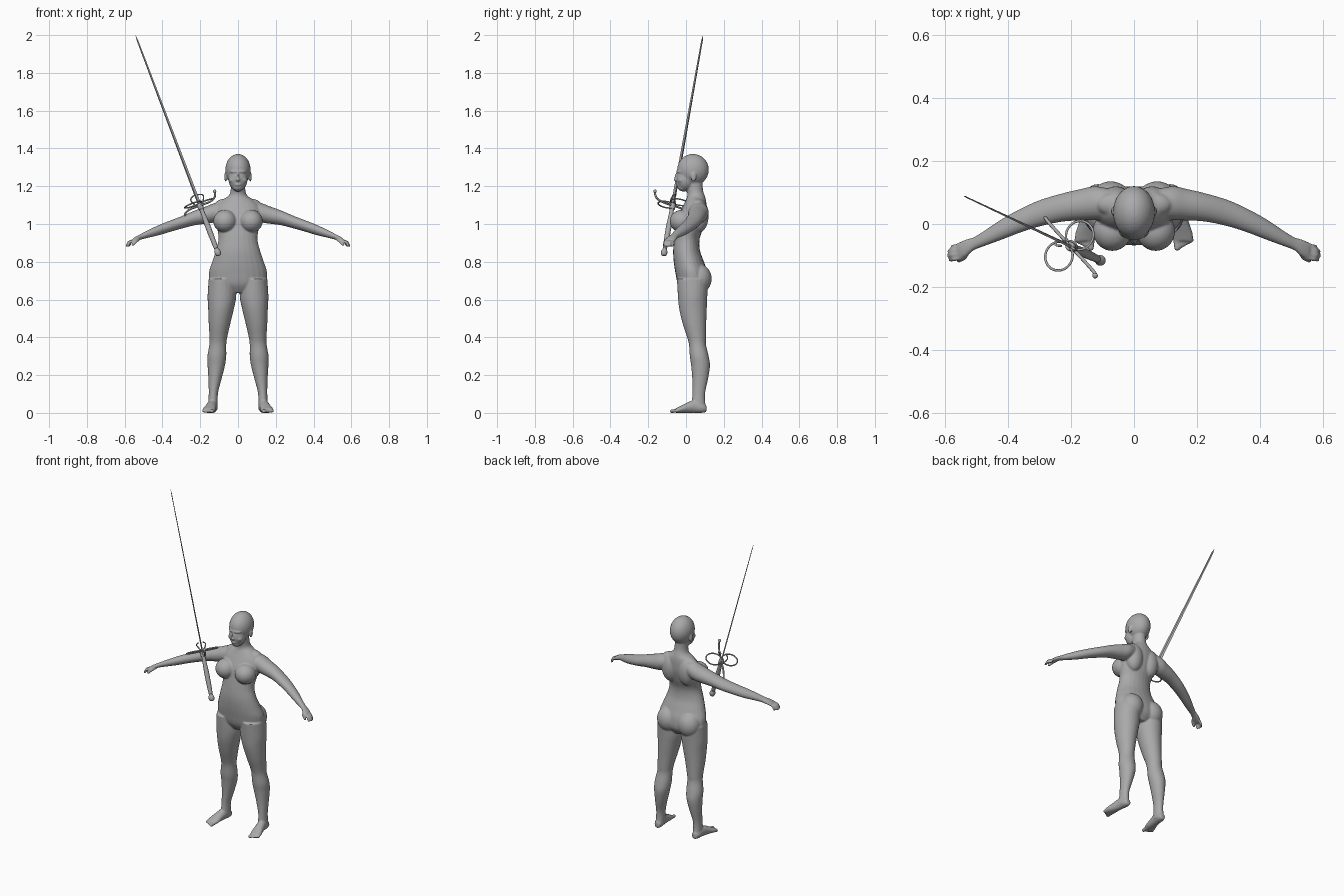
import bpy, bmesh, math
from mathutils import Vector, Matrix

cube = bpy.data.objects.get("Cube")
if cube:
    bpy.data.objects.remove(cube, do_unlink=True)

grey = bpy.data.materials.new("clay grey")
grey.use_nodes = True
grey.diffuse_color = (0.4, 0.4, 0.4, 1)
grey.node_tree.nodes["Principled BSDF"].inputs["Base Color"].default_value = (0.4, 0.4, 0.4, 1)


def resample(rows, steps=5):
    """Pass a smooth curve through a list of cross-sections."""
    out = []
    for i in range(len(rows) - 1):
        quad = [rows[max(i - 1, 0)], rows[i], rows[i + 1], rows[min(i + 2, len(rows) - 1)]]
        for k in range(steps):
            t = k / steps
            out.append([b + t / 2 * (c - a + t * (2 * a - 5 * b + 4 * c - d + t * (3 * (b - c) + d - a)))
                        for a, b, c, d in zip(*quad)])
    return out + [list(rows[-1])]


def loft(bm, rows, axis, side=1, sides=24):
    """Skin elliptical sections (x, y, z, radius, radius) set across an axis."""
    u, v = {"Z": ((1, 0, 0), (0, 1, 0)), "X": ((0, 1, 0), (0, 0, 1)), "Y": ((1, 0, 0), (0, 0, 1))}[axis]
    rings = []
    for x, y, z, a, b in resample(rows):
        ring = []
        for k in range(sides):
            ang = math.tau * k / sides
            p = Vector((x, y, z)) + Vector(u) * a * math.cos(ang) + Vector(v) * b * math.sin(ang)
            ring.append(bm.verts.new((p.x * side, p.y, p.z)))
        rings.append(ring)
    for low, high in zip(rings, rings[1:]):
        for k in range(sides):
            j = (k + 1) % sides
            bm.faces.new((low[k], low[j], high[j], high[k]))
    bm.faces.new(rings[0])
    bm.faces.new(rings[-1])


def blob(bm, centre, radii, side=1):
    centre = Vector((centre[0] * side, centre[1], centre[2]))
    mat = Matrix.Translation(centre) @ Matrix.Diagonal((*radii, 1))
    bmesh.ops.create_uvsphere(bm, u_segments=24, v_segments=16, radius=1, matrix=mat)


def digit(bm, points, radius, side):
    """A finger or toe as a chain of overlapping balls."""
    for a, b in zip(points, points[1:]):
        for k in range(7):
            p = Vector(a).lerp(Vector(b), k / 6)
            bmesh.ops.create_icosphere(bm, subdivisions=2, radius=radius,
                                       matrix=Matrix.Translation((p.x * side, p.y, p.z)))


def make(name, bm, matrix=None):
    bmesh.ops.recalc_face_normals(bm, faces=bm.faces)
    mesh = bpy.data.meshes.new(name)
    bm.to_mesh(mesh)
    bm.free()
    mesh.materials.append(grey)
    obj = bpy.data.objects.new(name, mesh)
    bpy.context.collection.objects.link(obj)
    if matrix:
        obj.matrix_world = matrix
    return obj


body = bmesh.new()

# Torso and neck
loft(body, [
    (0, .035, .635, .05, .05), (0, .037, .68, .14, .08), (0, .03, .74, .154, .086),
    (0, .015, .80, .137, .08), (0, .003, .86, .117, .071), (0, .005, .92, .103, .067),
    (0, .02, .98, .111, .072), (0, .033, 1.04, .122, .074), (0, .045, 1.09, .115, .064),
    (0, .052, 1.125, .085, .054), (0, .053, 1.15, .05, .046), (0, .047, 1.18, .039, .043),
    (0, .042, 1.24, .038, .045)], "Z")

# Head: skull, face, brow, nose and mouth
blob(body, (0, .037, 1.287), (.067, .084, .084))
blob(body, (0, -.002, 1.238), (.051, .05, .064))
blob(body, (0, -.014, 1.198), (.031, .032, .026))
blob(body, (0, -.026, 1.277), (.044, .026, .012))
blob(body, (0, -.05, 1.247), (.006, .012, .024))
blob(body, (0, -.054, 1.234), (.011, .013, .008))
blob(body, (0, -.042, 1.208), (.017, .012, .007))

leg = [
    (.085, .035, .71, .07, .083), (.085, .035, .62, .076, .078), (.09, .037, .55, .068, .073),
    (.098, .045, .47, .057, .062), (.104, .056, .40, .047, .05), (.107, .061, .36, .045, .045),
    (.112, .07, .30, .05, .05), (.115, .077, .25, .046, .05), (.122, .075, .18, .035, .042),
    (.13, .068, .11, .025, .034), (.132, .066, .06, .025, .035), (.133, .07, .02, .026, .038)]
foot = [
    (.132, .108, .022, .016, .018), (.134, .085, .027, .025, .027), (.138, .045, .034, .027, .034),
    (.145, .005, .027, .03, .027), (.152, -.03, .018, .035, .018), (.157, -.055, .012, .032, .012)]
arm = [
    (.05, .06, 1.08, .045, .045), (.12, .066, 1.061, .054, .051), (.17, .061, 1.047, .05, .046),
    (.23, .052, 1.032, .045, .039), (.30, .034, 1.008, .042, .033), (.36, .011, .988, .038, .03),
    (.42, -.017, .967, .033, .027), (.48, -.048, .946, .024, .02), (.51, -.063, .934, .021, .016),
    (.535, -.077, .923, .028, .014), (.558, -.086, .911, .027, .011)]

for side in (1, -1):
    loft(body, leg, "Z", side)
    loft(body, foot, "Y", side)
    loft(body, arm, "X", side)
    # Breast, buttock, back muscle, shoulder slope and kneecap
    blob(body, (.069, -.022, 1.015), (.062, .064, .06), side)
    blob(body, (.074, .068, .71), (.07, .068, .078), side)
    blob(body, (.058, .068, 1.045), (.056, .052, .09), side)
    blob(body, (.06, .062, 1.105), (.06, .038, .03), side)
    blob(body, (.105, .03, .385), (.026, .016, .03), side)
    # Cheek and ear
    blob(body, (.03, -.022, 1.232), (.018, .022, .016), side)
    blob(body, (.065, .04, 1.25), (.008, .015, .026), side)
    # Fingers and thumb
    for k in range(4):
        reach = (.0, .006, .004, -.006)[k]
        y = -.108 + .014 * k
        digit(body, [(.548, y, .914), (.573 + reach, y - .004, .905),
                     (.583 + reach, y - .006, .885)], .0072, side)
    digit(body, [(.525, -.085, .918), (.54, -.109, .907), (.557, -.116, .89)], .0078, side)
    # Toes, shortening outwards
    for k in range(5):
        x = .134 + .0115 * k
        digit(body, [(x, -.045, .012), (x + .003, -.076 + .006 * k, .009)], .0105 if k == 0 else .008, side)

# Fuse the body parts into one smooth skin
figure = make("body", body)
remesh = figure.modifiers.new("fuse", "REMESH")
remesh.mode = "VOXEL"
remesh.voxel_size = .0042
remesh.use_smooth_shade = True
soften = figure.modifiers.new("soften", "SMOOTH")
soften.factor = .5
soften.iterations = 7

# Sword frame: local x along the crossguard, z along the blade, origin at the guard
pommel, tip = Vector((-.102, -.118, .835)), Vector((-.543, .09, 2))
along = (tip - pommel).normalized()
across = Vector((1, -1, 0))
across = (across - along * across.dot(along)).normalized()
normal = along.cross(across)
origin = pommel + along * .285
reach = (tip - origin).length
frame = Matrix((across, normal, along)).transposed().to_4x4()
frame.translation = origin

# Blade with a diamond section
blade = bmesh.new()
rings = [[blade.verts.new((sx * w, sy * t, z)) for sx, sy in ((1, 0), (0, 1), (-1, 0), (0, -1))]
         for z, w, t in ((-.02, .013, .004), (reach - .03, .0055, .002))]
point = blade.verts.new((0, 0, reach))
blade.faces.new(rings[0])
for k in range(4):
    j = (k + 1) % 4
    blade.faces.new((rings[0][k], rings[0][j], rings[1][j], rings[1][k]))
    blade.faces.new((rings[1][k], rings[1][j], point))
make("sword_blade", blade, frame)

# Grip and pommel
grip = bmesh.new()
loft(grip, [(0, 0, z, r, r) for z, r in (
    (-.288, .004), (-.284, .013), (-.268, .017), (-.252, .012), (-.245, .009), (-.235, .012),
    (-.13, .0145), (-.03, .011), (-.02, .015), (.008, .015), (.012, .008))], "Z", sides=16)
make("sword_grip", grip, frame)


def rod(name, points, radius, cyclic=False):
    curve = bpy.data.curves.new(name, "CURVE")
    curve.dimensions = "3D"
    curve.bevel_depth = radius
    curve.bevel_resolution = 2
    curve.use_fill_caps = True
    spline = curve.splines.new("NURBS")
    spline.points.add(len(points) - 1)
    for p, co in zip(spline.points, points):
        p.co = (*co, 1)
    spline.use_endpoint_u = not cyclic
    spline.use_cyclic_u = cyclic
    spline.order_u = 3
    curve.materials.append(grey)
    obj = bpy.data.objects.new(name, curve)
    bpy.context.collection.objects.link(obj)
    obj.matrix_world = frame


# Crossguard with hooked, ball-ended arms, and a ring on each face of the blade
rod("crossguard", [(-.14, 0, -.025), (-.135, 0, .0), (-.09, 0, .012), (0, 0, 0),
                   (.09, 0, -.012), (.135, 0, 0), (.14, 0, .025)], .0055)
ends = bmesh.new()
for s in (1, -1):
    blob(ends, (.14 * s, 0, .027 * s), (.009, .009, .009))
make("crossguard_ends", ends, frame)
for s, label in ((1, "inner"), (-1, "outer")):
    rod(label + "_guard_ring", [(.047 * math.cos(a), s * .047 + .047 * math.sin(a), .012)
                                for a in (math.tau * k / 20 for k in range(20))], .004, True)
    rod(label + "_guard_arm", [(s * .02, 0, 0), (s * .035, s * .015, .03), (s * .02, s * .03, .055),
                               (0, s * .012, .06)], .0035)

for obj in bpy.context.collection.objects:
    if obj.name in ("sword_grip", "crossguard_ends"):
        for poly in obj.data.polygons:
            poly.use_smooth = True
